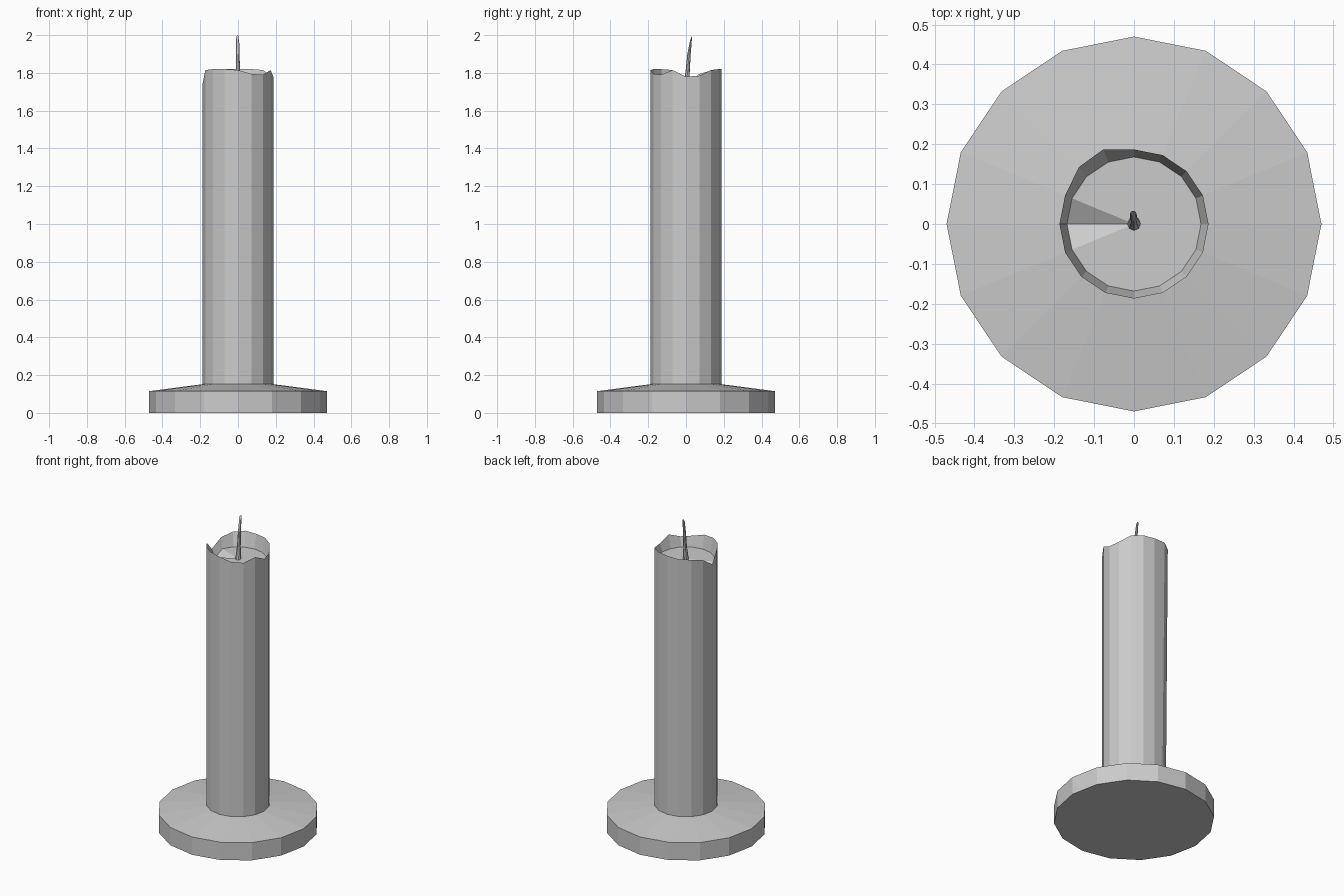
import bpy, bmesh
from math import cos, sin, tau

if "Cube" in bpy.data.objects:
    bpy.data.objects.remove(bpy.data.objects["Cube"])

def ring(bm, r, z, n=16, c=(0, 0), ry=None):
    """Ring of n verts; z is one height or a list of heights."""
    zs = z if isinstance(z, list) else [z] * n
    ry = r if ry is None else ry
    return [bm.verts.new((c[0] + r * cos(tau * i / n), c[1] + ry * sin(tau * i / n), zs[i]))
            for i in range(n)]

def bridge(bm, rings):
    for a, b in zip(rings, rings[1:]):
        n = len(a)
        for i in range(n):
            j = (i + 1) % n
            bm.faces.new((a[i], a[j], b[j], b[i]))

def fan(bm, r, centre):
    c = bm.verts.new(centre)
    for i in range(len(r)):
        bm.faces.new((r[i], r[(i + 1) % len(r)], c))

def finish(bm, name):
    me = bpy.data.meshes.new(name)
    bmesh.ops.recalc_face_normals(bm, faces=bm.faces)
    bm.to_mesh(me)
    bm.free()
    ob = bpy.data.objects.new(name, me)
    bpy.context.collection.objects.link(ob)
    return ob

# Dish: flat disc with a shallow sloped top
bm = bmesh.new()
rings = [ring(bm, 0.47, 0), ring(bm, 0.47, 0.115), ring(bm, 0.187, 0.152)]
bridge(bm, rings)
bm.faces.new(rings[0])
bm.faces.new(rings[-1])
finish(bm, "candle_dish")

# Candle: shaft with an uneven melted rim and a hollow wax pool
rim = [1.78, 1.785, 1.815, 1.82, 1.82, 1.82, 1.815, 1.795,
       1.745, 1.815, 1.82, 1.82, 1.815, 1.795, 1.79, 1.815]
pool = [1.73] * 16
pool[8] = 1.69          # drip channel under the notch
bm = bmesh.new()
rings = [ring(bm, 0.187, 0.15), ring(bm, 0.187, rim), ring(bm, 0.168, pool)]
for i, (x, y) in {5: (-0.077, 0.187), 6: (-0.138, 0.143)}.items():
    rings[1][i].co.x, rings[1][i].co.y = x, y
bridge(bm, rings)
bm.faces.new(rings[0])
fan(bm, rings[-1], (0, 0, 1.73))
finish(bm, "candle_wax")

# Wick: thin tapered stem leaning back, with a slanted tip
n = 8
tip = [1.985 + 0.015 * sin(tau * i / n) for i in range(n)]
bm = bmesh.new()
rings = [ring(bm, 0.017, 1.725, n), ring(bm, 0.011, 1.81, n, (0, 0.009)),
         ring(bm, 0.009, 1.9, n, (-0.001, 0.016)),
         ring(bm, 0.008, tip, n, (-0.002, 0.027), 0.006)]
bridge(bm, rings)
bm.faces.new(rings[0])
bm.faces.new(rings[-1])
finish(bm, "wick")
